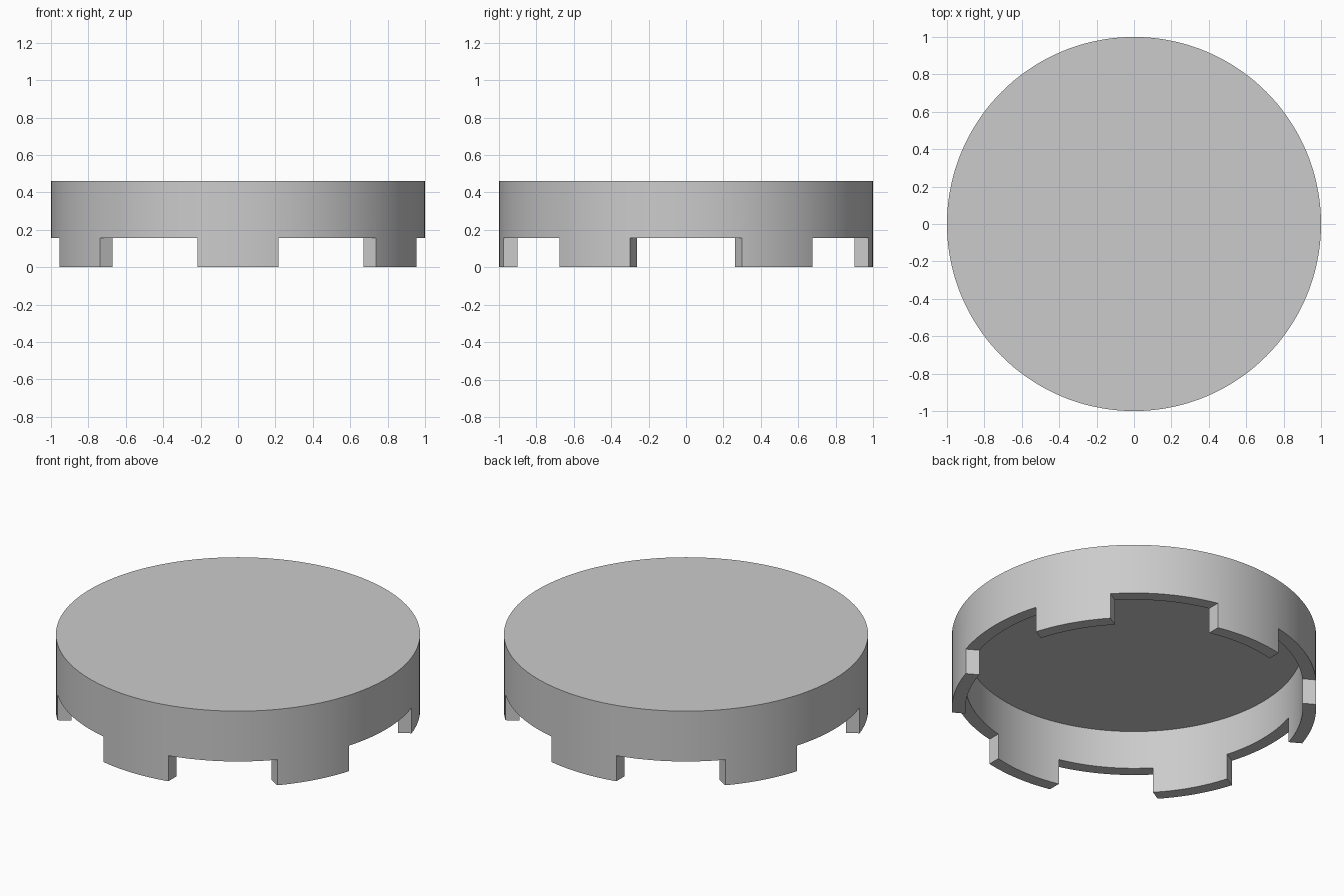
import bpy, bmesh
from math import sin, cos, radians, pi
from mathutils import Vector

HEIGHT, NOTCH, CEILING = 0.46, 0.155, 0.388
OUTER, INNER = 1.0, 0.926
TAB_HALF = 0.217
TABS, SEGMENTS = 6, 144

cube = bpy.data.objects.get("Cube")
if cube:
    bpy.data.objects.remove(cube, do_unlink=True)

grey = bpy.data.materials.new("plain grey")
grey.use_nodes = True
colour = (0.6, 0.6, 0.6, 1)
grey.diffuse_color = colour
grey.node_tree.nodes["Principled BSDF"].inputs["Base Color"].default_value = colour


def make_object(name, bm):
    bmesh.ops.recalc_face_normals(bm, faces=bm.faces)
    mesh = bpy.data.meshes.new(name)
    bm.to_mesh(mesh)
    bm.free()
    mesh.materials.append(grey)
    obj = bpy.data.objects.new(name, mesh)
    bpy.context.collection.objects.link(obj)
    return obj


# Hollow round cap: rings joined from the ceiling, over the lip, to the top
bm = bmesh.new()
rings = []
for radius, z in [(INNER, CEILING), (INNER, 0), (OUTER, 0), (OUTER, HEIGHT)]:
    rings.append([bm.verts.new((radius * cos(2 * pi * i / SEGMENTS),
                                radius * sin(2 * pi * i / SEGMENTS), z))
                  for i in range(SEGMENTS)])
for low, high in zip(rings, rings[1:]):
    for i in range(SEGMENTS):
        j = (i + 1) % SEGMENTS
        bm.faces.new((low[i], low[j], high[j], high[i]))
bm.faces.new(rings[0])
bm.faces.new(rings[-1])
cap = make_object("notched_cap", bm)

# Wedge cutters between the tabs, leaving each tab with parallel sides
bm = bmesh.new()
half_step = pi / TABS
for k in range(TABS):
    middle = 2 * half_step * k
    apex = Vector((cos(middle), sin(middle), 0)) * TAB_HALF / sin(half_step)
    corners = [apex] + [apex + Vector((cos(middle + s), sin(middle + s), 0))
                        for s in (-half_step, half_step)]
    bottom = [bm.verts.new((p.x, p.y, -0.1)) for p in corners]
    top = [bm.verts.new((p.x, p.y, NOTCH)) for p in corners]
    bm.faces.new(bottom)
    bm.faces.new(top)
    for i in range(3):
        j = (i + 1) % 3
        bm.faces.new((bottom[i], bottom[j], top[j], top[i]))
cutter = make_object("notch_cutter", bm)
cutter.hide_render = True

# Cut the notches, then keep only the finished cap
cut = cap.modifiers.new("notches", 'BOOLEAN')
cut.operation = 'DIFFERENCE'
cut.solver = 'EXACT'
cut.object = cutter
bpy.ops.object.select_all(action='DESELECT')
cap.select_set(True)
bpy.context.view_layer.objects.active = cap
bpy.ops.object.modifier_apply(modifier=cut.name)
bpy.data.objects.remove(cutter, do_unlink=True)
bpy.ops.object.shade_smooth_by_angle(angle=radians(30))
